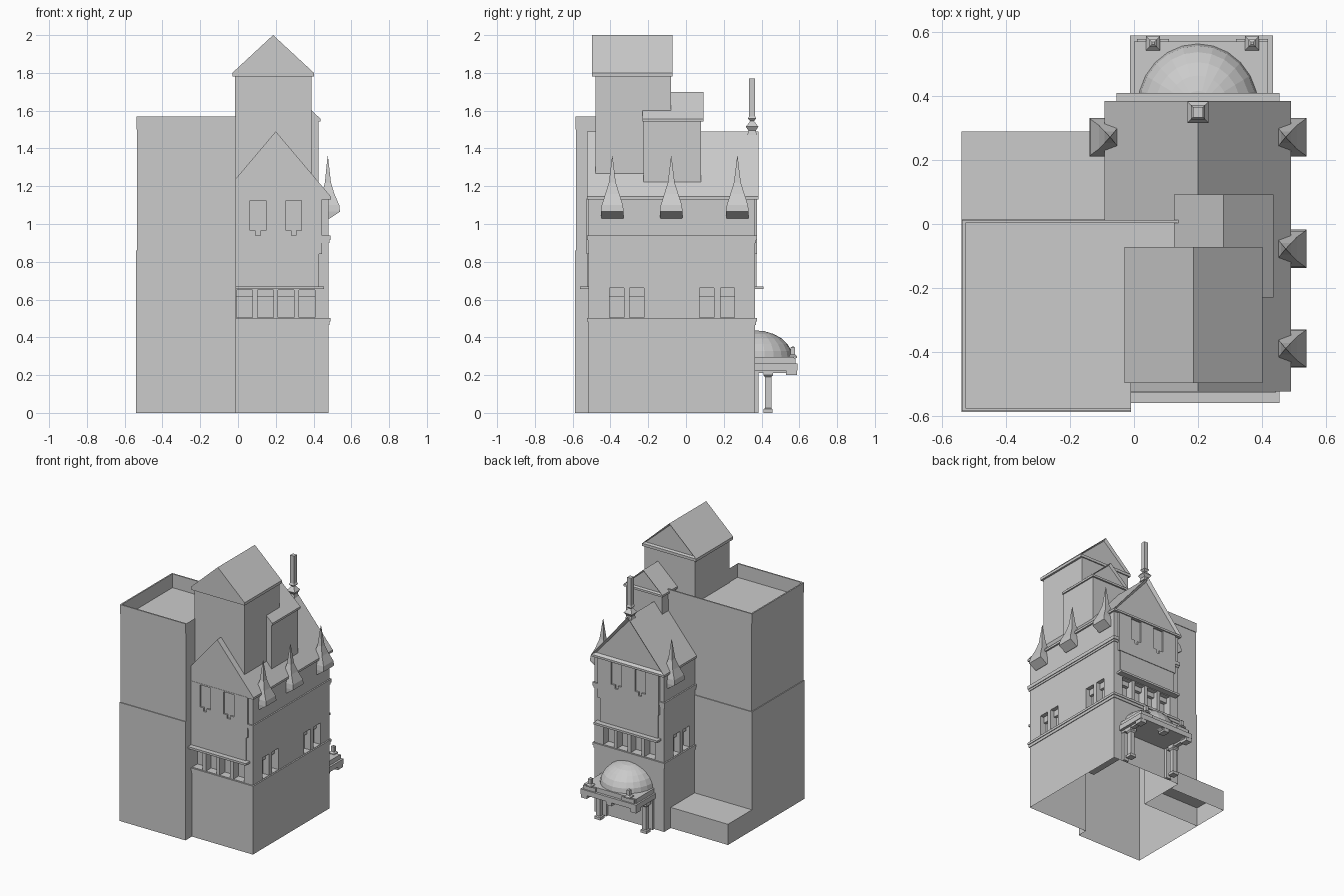
import bpy, bmesh, math
from mathutils import Vector

if "Cube" in bpy.data.objects:
    bpy.data.objects.remove(bpy.data.objects["Cube"], do_unlink=True)

stone = bpy.data.materials.new("grey_stone")
stone.use_nodes = True
stone.diffuse_color = (0.6, 0.6, 0.6, 1)
stone.node_tree.nodes["Principled BSDF"].inputs["Base Color"].default_value = (0.6, 0.6, 0.6, 1)

MID = 0.2                       # symmetry plane of the main building
X0, X1 = -0.08, 0.48            # main building walls
Y0, Y1 = -0.515, 0.365


def finish(name, bm):
    bmesh.ops.recalc_face_normals(bm, faces=bm.faces)
    mesh = bpy.data.meshes.new(name)
    bm.to_mesh(mesh)
    bm.free()
    mesh.materials.append(stone)
    obj = bpy.data.objects.new(name, mesh)
    bpy.context.collection.objects.link(obj)
    return obj


def loft(bm, rings, bottom=True, top=True):
    loops = [[bm.verts.new(p) for p in ring] for ring in rings]
    n = len(loops[0])
    for a, b in zip(loops, loops[1:]):
        for i in range(n):
            j = (i + 1) % n
            bm.faces.new((a[i], a[j], b[j], b[i]))
    if bottom:
        bm.faces.new(loops[0][::-1])
    if top:
        return bm.faces.new(loops[-1])


def add_box(bm, x0, x1, y0, y1, z0, z1):
    loft(bm, [[(x0, y0, z), (x1, y0, z), (x1, y1, z), (x0, y1, z)] for z in (z0, z1)])


def box(name, *bounds):
    bm = bmesh.new()
    add_box(bm, *bounds)
    return finish(name, bm)


def upright(name, outline, z0, z1, bottom=False, top=True):
    bm = bmesh.new()
    loft(bm, [[(x, y, z) for x, y in outline] for z in (z0, z1)], bottom, top)
    return finish(name, bm)


def gable_roof(name, x0, x1, y0, y1, eave, ridge, lip, recess=0):
    # eave slab plus a triangular prism, optionally with a sunken rear pediment
    box(name + "_eave", x0, x1, y0, y1, eave - lip, eave)
    bm = bmesh.new()
    tri = [(x0, eave), (x1, eave), ((x0 + x1) / 2, ridge)]
    back = loft(bm, [[(x, y, z) for x, z in tri] for y in (y0, y1)])
    if recess:
        bmesh.ops.recalc_face_normals(bm, faces=bm.faces)
        bmesh.ops.inset_region(bm, faces=[back], thickness=recess)
        bmesh.ops.translate(bm, verts=back.verts, vec=(0, -0.02, 0))
    return finish(name, bm)


def ledge(name, out, z0, z1):
    box(name, X0 - out, X1 + out, Y0 - out, Y1 + out, z0, z1)


# Ground storey: one open shell for tower and main building
upright("ground_walls", [(-0.54, -0.588), (-0.01, -0.588), (-0.01, Y0), (X1, Y0), (X1, Y1),
                         (X0, Y1), (X0, 0.015), (-0.54, 0.015)], 0, 0.48, top=False)
box("low_annex_roof", -0.54, X0, 0.015, 0.29, 0.14, 0.15)
upright("low_annex", [(-0.54, 0.015), (X0, 0.015), (X0, 0.29), (-0.54, 0.29)], 0, 0.15)


# Side tower, wrapping behind the tall roof block
def tower_outline(s):
    return [(-0.54 + s, -0.588 + s), (-0.01, -0.588 + s), (-0.01, -0.3), (MID, -0.3),
            (MID, 0.015 - s), (-0.54 + s, 0.015 - s)]


upright("tower_middle", tower_outline(0), 0.48, 0.86)
bm = bmesh.new()
loft(bm, [[(x, y, z) for x, y in tower_outline(s)] for s, z in
          ((0.006, 0.86), (0.006, 1.5), (0.002, 1.5), (0.002, 1.57), (0.012, 1.57), (0.012, 1.47))],
     bottom=False)
finish("tower_top", bm)

# Upper storey with cut windows
walls = box("upper_walls", X0, X1, Y0, Y1, 0.48, 1.13)
cut = bmesh.new()
for y in (-0.367, -0.26, 0.11, 0.22):                   # side windows
    for x in (X0, X1):
        for d, z0, z1 in ((0.05, 0.505, 0.615), (0.03, 0.615, 0.66)):
            add_box(cut, x - d, x + d, y - 0.038, y + 0.038, z0, z1)
for x in (0.035, 0.145, 0.255, 0.365):                  # gallery openings
    for y in (Y0, Y1):
        for d, z0, z1 in ((0.06, 0.505, 0.615), (0.035, 0.615, 0.65)):
            add_box(cut, x - 0.042, x + 0.042, y - d, y + d, z0, z1)
cutter = finish("window_cutter", cut)


def carve(target, tool):
    mod = target.modifiers.new("cut", "BOOLEAN")
    mod.object = tool
    mod.solver = "EXACT"
    mod.use_self = True
    bpy.context.view_layer.update()
    ev = target.evaluated_get(bpy.context.evaluated_depsgraph_get())
    mesh = bpy.data.meshes.new_from_object(ev)
    target.modifiers.clear()
    target.data = mesh
    bpy.data.objects.remove(tool, do_unlink=True)


carve(walls, cutter)
bm = bmesh.new()
bm.from_mesh(walls.data)
floor = [f for f in bm.faces if f.calc_center_median().z < 0.481]
bmesh.ops.delete(bm, geom=floor, context="FACES")
bm.to_mesh(walls.data)
bm.free()

# Projecting end panels with keyed windows, and the gallery canopy slabs
for side, y, s in (("front", Y0, -1), ("back", Y1, 1)):
    ya, yb = sorted((y - s * 0.04, y + s * 0.012))
    panel = box(side + "_panel", -0.045, 0.445, ya, yb, 0.84, 1.135)
    cut = bmesh.new()
    for x in (MID - 0.095, MID + 0.095):
        add_box(cut, x - 0.042, x + 0.042, y - 0.022, y + 0.022, 0.965, 1.1)
        add_box(cut, x - 0.042, x + 0.042, y - 0.017, y + 0.017, 1.1, 1.125)
        add_box(cut, x - 0.013, x + 0.013, y - 0.022, y + 0.022, 0.94, 0.965)
    carve(panel, finish("panel_cutter", cut))
    ya, yb = sorted((y, y + s * 0.045))
    box(side + "_gallery_slab", -0.055, 0.455, ya, yb, 0.655, 0.67)
    ya, yb = sorted((y, y + s * 0.008))
    box(side + "_gallery_wall", -0.035, 0.43, ya, yb, 0.67, 0.84)

ledge("lower_ledge", 0.01, 0.485, 0.502)
ledge("lower_ledge_foot", 0.005, 0.465, 0.485)
ledge("upper_ledge", 0.01, 0.915, 0.94)
ledge("upper_ledge_foot", 0.005, 0.9, 0.915)

# Roofs
gable_roof("main_roof", -0.092, 0.492, -0.525, 0.385, 1.145, 1.49, 0.015, recess=0.03)
box("tall_block", -0.015, 0.388, -0.48, -0.08, 1.15, 1.79)
gable_roof("tall_block_roof", -0.03, 0.402, -0.498, -0.072, 1.8, 2.0, 0.02, recess=0.015)
box("small_block", 0.135, 0.427, -0.225, 0.08, 1.18, 1.55)
gable_roof("small_block_roof", 0.125, 0.437, -0.23, 0.092, 1.557, 1.7, 0.015, recess=0.012)


# Flared corner spires on the eaves
def spire(name, y, mirrored):
    bm = bmesh.new()
    rings = []
    for z, xi, xo, h in ((1.03, 0.44, 0.487, 0.058), (1.065, 0.44, 0.54, 0.06), (1.1, 0.44, 0.536, 0.056),
                         (1.16, 0.445, 0.51, 0.037), (1.22, 0.46, 0.492, 0.018), (1.36, 0.474, 0.476, 0.001)):
        a, b = (2 * MID - xi, 2 * MID - xo) if mirrored else (xi, xo)
        rings.append([(a, y - h, z), (b, y - h, z), (b, y + h, z), (a, y + h, z)])
    loft(bm, rings)
    finish(name, bm)


for i, y in enumerate((-0.39, -0.078, 0.272)):
    spire("eave_spire_%d" % (i + 1), y, False)
spire("eave_spire_left", 0.272, True)


# Square turned ornaments
def turned(name, x, y, steps):
    bm = bmesh.new()
    loft(bm, [[(x + a * r, y + b * r, z) for a, b in ((-1, -1), (1, -1), (1, 1), (-1, 1))]
              for r, z in steps])
    finish(name, bm)


turned("ridge_finial", MID, 0.35, ((0.025, 1.47), (0.02, 1.495), (0.033, 1.515), (0.01, 1.545),
                                   (0.022, 1.558), (0.016, 1.57), (0.016, 1.77)))

# Rear porch: arched fascia, cornice, half dome, columns, urns
bm = bmesh.new()
arch = [(i / 24, 0.2 + 0.045 * abs(math.sin(2 * math.pi * i / 24))) for i in range(25)]
profile = [(0.005 + 0.41 * t, z) for t, z in arch] + [(0.415, 0.26), (0.005, 0.26)]
loft(bm, [[(x, y, z) for x, z in profile] for y in (0.535, 0.575)])
finish("porch_fascia", bm)
for x in (0.005, 0.385):
    box("porch_side_beam", x, x + 0.03, Y1, 0.54, 0.21, 0.26)
for x in (-0.01, 0.185, 0.385):
    box("porch_bracket", x, x + 0.045, 0.53, 0.588, 0.2, 0.225)
box("porch_cornice", -0.012, 0.435, Y1, 0.59, 0.225, 0.262)
box("porch_roof", 0.0, 0.42, Y1, 0.572, 0.262, 0.295)

bm = bmesh.new()
bmesh.ops.create_uvsphere(bm, u_segments=24, v_segments=12, radius=1)
bmesh.ops.delete(bm, geom=[v for v in bm.verts if v.co.z < -0.01 or v.co.y < -0.01], context="VERTS")
for v in bm.verts:
    v.co = Vector((MID + 0.19 * v.co.x, Y1 + 0.2 * v.co.y, 0.29 + 0.147 * v.co.z))
finish("porch_dome", bm)

for x in (0.02, 0.39):
    turned("porch_column", x, 0.435, ((0.024, 0), (0.024, 0.02), (0.017, 0.025), (0.017, 0.19),
                                      (0.026, 0.2), (0.026, 0.23)))
    box("porch_pilaster", x - 0.02, x + 0.02, Y1, 0.385, 0, 0.23)
for x in (0.06, 0.37):
    box("urn_base", x - 0.05, x + 0.05, 0.553, 0.58, 0.262, 0.29)
    turned("urn", x, 0.566, ((0.022, 0.29), (0.022, 0.3), (0.012, 0.31), (0.012, 0.345), (0.004, 0.352)))
